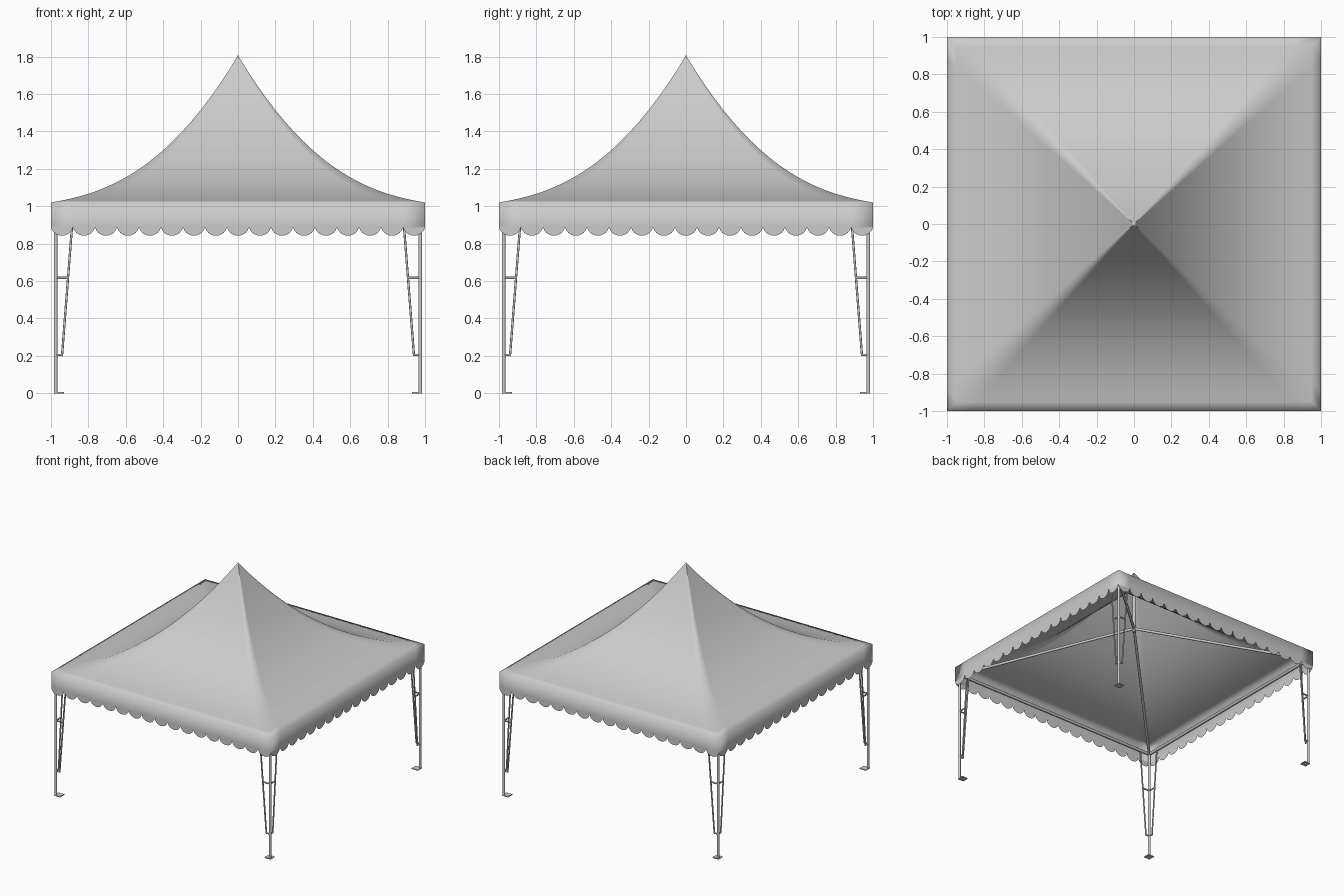
import bpy, bmesh, math
from mathutils import Vector

cube = bpy.data.objects.get("Cube")
if cube:
    bpy.data.objects.remove(cube, do_unlink=True)


def material(name, value):
    mat = bpy.data.materials.new(name)
    mat.use_nodes = True
    colour = (value, value, value, 1)
    mat.diffuse_color = colour
    mat.node_tree.nodes["Principled BSDF"].inputs["Base Color"].default_value = colour
    return mat


GREY = material("light grey", 0.6)
SCALLOPS = 17
EAVE, HEM, DROP = 1.02, 0.895, 0.052
CORNERS = [(-1, -1), (1, -1), (1, 1), (-1, 1)]


def finish(name, bm, angle=None):
    mesh = bpy.data.meshes.new(name)
    bm.to_mesh(mesh)
    bm.free()
    mesh.materials.append(GREY)
    obj = bpy.data.objects.new(name, mesh)
    bpy.context.collection.objects.link(obj)
    bpy.ops.object.select_all(action="DESELECT")
    obj.select_set(True)
    bpy.context.view_layer.objects.active = obj
    if angle:
        bpy.ops.object.shade_smooth_by_angle(angle=math.radians(angle))
    else:
        bpy.ops.object.shade_smooth()
    return obj


def square_ring(bm, half, z):
    """Points around a square, one per scallop, anticlockwise from above."""
    ring = []
    for i, a in enumerate(CORNERS):
        start, end = Vector(a), Vector(CORNERS[(i + 1) % 4])
        for k in range(SCALLOPS):
            p = start.lerp(end, k / SCALLOPS) * half
            ring.append(bm.verts.new((p.x, p.y, z)))
    return ring


def roof_height(r):
    # Concave sweep from the eave up to the peak
    return EAVE + 0.787 * (0.22 * (1 - r) + 0.78 * (1 - r) ** 2.45)


# Canopy: swept roof, upright valance and scalloped hem in one sheet
bm = bmesh.new()
rings = [square_ring(bm, 1, HEM), square_ring(bm, 1, EAVE)]
radii = [0.95] + [0.9 - 0.05 * i for i in range(16)] + [0.11, 0.07, 0.035, 0.012]
rings += [square_ring(bm, r, roof_height(r)) for r in radii]
count = len(rings[0])
for low, high in zip(rings, rings[1:]):
    for i in range(count):
        j = (i + 1) % count
        bm.faces.new((low[i], low[j], high[j], high[i]))
peak = bm.verts.new((0, 0, roof_height(0)))
for i in range(count):
    bm.faces.new((rings[-1][i], rings[-1][(i + 1) % count], peak))
for i in range(count):
    a, b = rings[0][i], rings[0][(i + 1) % count]
    arc = []
    for k in range(1, 12):
        t = math.pi * k / 12
        p = a.co.lerp(b.co, (1 - math.cos(t)) / 2)
        arc.append(bm.verts.new((p.x, p.y, HEM - DROP * math.sin(t))))
    bm.faces.new([a] + arc + [b, a][:1])
finish("canopy", bm)


def tube(bm, start, end, radius, sides=10):
    start, end = Vector(start), Vector(end)
    axis = end - start
    made = bmesh.ops.create_cone(bm, cap_ends=True, segments=sides, radius1=radius,
                                 radius2=radius, depth=axis.length)["verts"]
    turn = axis.to_track_quat("Z", "Y")
    for v in made:
        v.co = turn @ v.co + (start + end) / 2


def box(bm, lo, hi):
    lo, hi = Vector(lo), Vector(hi)
    for v in bmesh.ops.create_cube(bm, size=1)["verts"]:
        v.co = (lo + hi) / 2 + Vector(c * s for c, s in zip(v.co, hi - lo))


POST, RAIL, HUB = 0.975, 0.95, 1.3
SIDES = {(-1, -1): "front_right", (1, -1): "front_left",
         (1, 1): "back_left", (-1, 1): "back_right"}

# Legs: post, foot plate, and a slanted brace with rungs along each side
for (sx, sy), label in SIDES.items():
    bm = bmesh.new()

    def at(dx, dy, z):
        return (sx * (POST - dx), sy * (POST - dy), z)

    tube(bm, at(0, 0, 0), at(0, 0, RAIL), 0.01)
    box(bm, at(-0.01, -0.01, 0), at(0.045, 0.045, 0.006))
    for ux, uy in ((1, 0), (0, 1)):
        def inward(d, z):
            return at(d * ux, d * uy, z)

        tube(bm, inward(0.034, 0.2), inward(0.092, RAIL), 0.006)
        tube(bm, inward(0, 0.205), inward(0.038, 0.205), 0.006)
        tube(bm, inward(0, 0.617), inward(0.066, 0.617), 0.006)
    bmesh.ops.recalc_face_normals(bm, faces=bm.faces)
    finish(label + "_leg", bm, 40)

# Roof frame: eave rails, sloping rafters and a centre post
bm = bmesh.new()
for i, (x, y) in enumerate(CORNERS):
    nx, ny = CORNERS[(i + 1) % 4]
    tube(bm, (x * POST, y * POST, RAIL), (nx * POST, ny * POST, RAIL), 0.012)
    tube(bm, (x * POST, y * POST, RAIL), (0, 0, HUB), 0.011)
tube(bm, (0, 0, HUB - 0.03), (0, 0, roof_height(0) - 0.05), 0.014)
bmesh.ops.recalc_face_normals(bm, faces=bm.faces)
finish("roof_frame", bm, 40)
